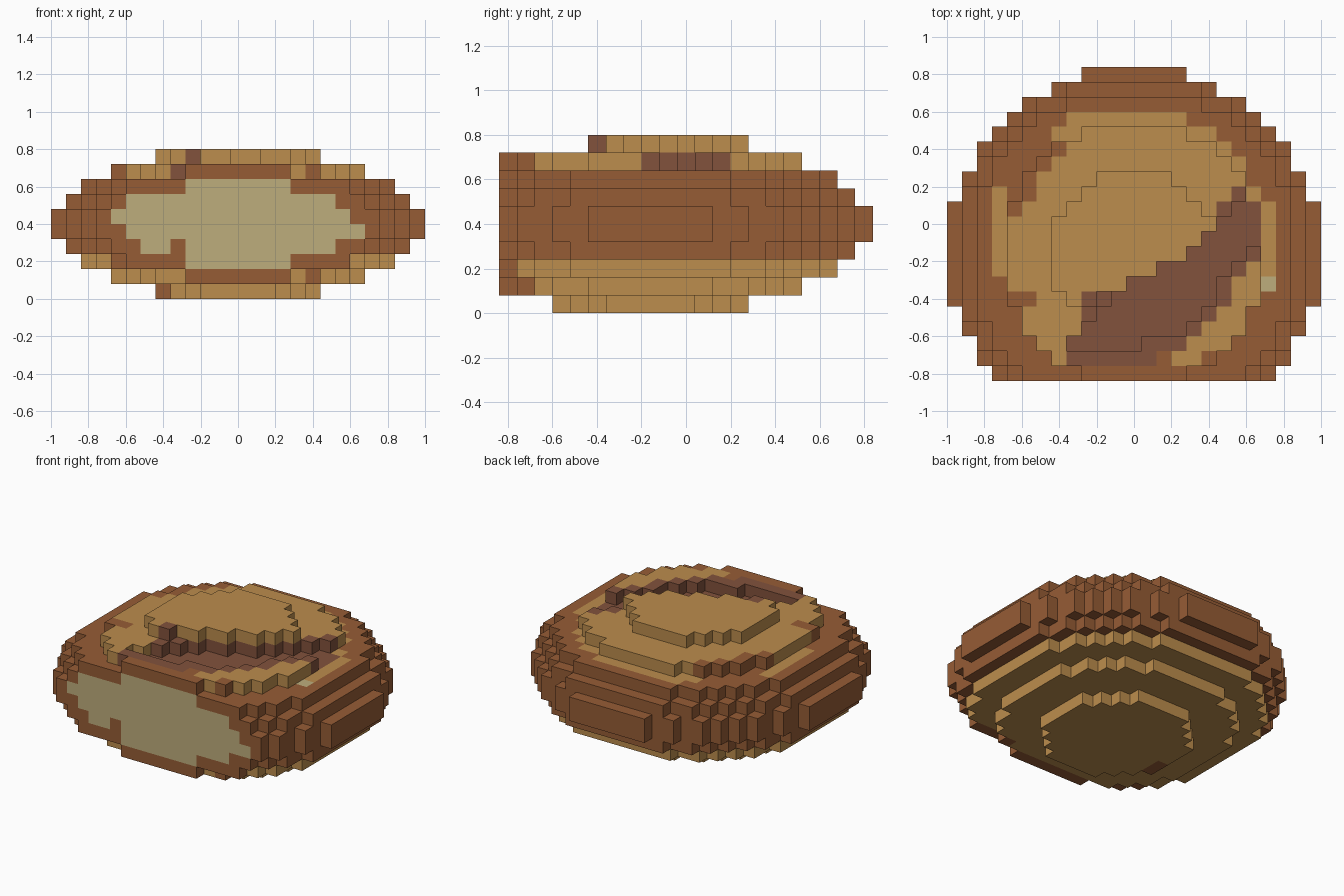
import bpy, bmesh
from mathutils import Vector

if "Cube" in bpy.data.objects:
    bpy.data.objects.remove(bpy.data.objects["Cube"], do_unlink=True)

S = 0.08        # block size
Y0 = -0.16      # centre of the round loaf; the front end is sliced flat
FRONT = -8      # row of blocks behind the flat slice

# First and last column of each colour patch, keyed by row
PALE_TOP = {-7: (-5, 4), -6: (-6, 6), -5: (-7, 7), -4: (-7, 7), -3: (-6, 8), -2: (-8, 9),
            -1: (-9, 9), 0: (-9, 9), 1: (-9, 9), 2: (-9, 9), 3: (-7, 9), 4: (-6, 8),
            5: (-6, 7), 6: (-5, 7), 7: (-4, 6), 8: (-5, 5), 9: (-4, 3)}
SCORE = {-7: (-4, 1), -6: (-4, 3), -5: (-3, 4), -4: (-3, 5), -3: (-3, 6), -2: (0, 6),
         -1: (2, 7), 0: (4, 8), 1: (5, 8), 2: (6, 8), 3: (6, 8), 4: (7, 7)}
GROOVE = {-6: (-4, 0), -5: (-3, 3), -4: (-2, 4), -3: (-1, 5), -2: (0, 5),
          -1: (2, 6), 0: (4, 7), 1: (5, 8), 2: (6, 8), 3: (7, 8)}
# The same for the crumb on the slice, keyed by layer
CRUMB = {2: (-3, 3), 3: (-6, 6), 4: (-7, 8), 5: (-8, 7), 6: (-7, 6), 7: (-3, 3)}


def within(spans, key, i):
    return key in spans and spans[key][0] <= i <= spans[key][1]


def solid(i, j, k):
    """Flattened ball, cut flat at the front, with a diagonal groove on top."""
    if not (0 <= k <= 9 and j >= FRONT):
        return False
    if (i * i + j * j) / 156.25 + ((k - 4.5) / 5) ** 2 > 1:
        return False
    if k == 9 and within(SCORE, j, i) and (i, j) != (-3, -3):
        return False
    return not (k == 8 and within(GROOVE, j, i))


def colour(i, j, k):
    # sliced face
    if j == FRONT:
        return "crumb" if within(CRUMB, k, i) and (i, k) != (-4, 3) else "crust"
    # pale underside with a few darker blocks
    if k <= 2:
        dark = {(-5, -2, 0), (-5, -1, 0), (5, -7, 1), (-8, -7, 2)}
        return "crust" if (i, j, k) in dark else "pale_crust"
    # middle band
    if k <= 6:
        return "crust"
    # score cut: floor, rim and inner wall
    if k == 7 and within(GROOVE, j, i):
        return "score_cut"
    if k >= 8 and within(SCORE, j, i):
        return "score_cut"
    if k == 8 and solid(i, j, 9) and any(
            within(GROOVE, j + b, i + a) for a, b in ((1, 0), (-1, 0), (0, 1), (0, -1))):
        return "score_cut"
    # mottled top
    if (i, j, k) == (9, -2, 7):
        return "crumb"
    if (i, j) in ((-9, 3), (-9, 4)):
        return "pale_crust"
    if within(PALE_TOP, j, i) and (i, j) != (2, -7):
        return "pale_crust"
    return "crust"


def material(name, rgb):
    m = bpy.data.materials.new(name)
    m.use_nodes = True
    m.diffuse_color = (*rgb, 1)
    bsdf = m.node_tree.nodes["Principled BSDF"]
    bsdf.inputs["Base Color"].default_value = (*rgb, 1)
    bsdf.inputs["Roughness"].default_value = 0.9
    return m


AXES = [Vector(v) for v in ((1, 0, 0), (0, 1, 0), (0, 0, 1))]


def block_faces(bm, cache, cell):
    """Add the exposed sides of one block, sharing corners with its neighbours."""
    centre = Vector((cell[0] * S, Y0 + cell[1] * S, (cell[2] + 0.5) * S))
    for a in range(3):
        for s in (1, -1):
            n = AXES[a] * s
            if solid(*(int(c + d) for c, d in zip(cell, n))):
                continue
            u = AXES[(a + 1) % 3]
            v = n.cross(u)
            corners = []
            for p, q in ((-1, -1), (1, -1), (1, 1), (-1, 1)):
                co = centre + (n + u * p + v * q) * (S / 2)
                key = tuple(round(c / S * 2) for c in co)
                if key not in cache:
                    cache[key] = bm.verts.new(co)
                corners.append(cache[key])
            bm.faces.new(corners)


# Sort the blocks by part
parts = {"crust": [], "pale_crust": [], "score_cut": [], "crumb": []}
for i in range(-12, 13):
    for j in range(FRONT, 13):
        for k in range(10):
            if solid(i, j, k):
                parts[colour(i, j, k)].append((i, j, k))

COLOURS = {"crust": ("baked brown", (0.305, 0.107, 0.036)),
           "pale_crust": ("golden tan", (0.503, 0.266, 0.074)),
           "score_cut": ("dark cocoa", (0.223, 0.084, 0.045)),
           "crumb": ("cream", (0.515, 0.423, 0.202))}

# One flat-shaded object per part
for name, cells in parts.items():
    bm = bmesh.new()
    cache = {}
    for cell in cells:
        block_faces(bm, cache, cell)
    mesh = bpy.data.meshes.new(name)
    bm.to_mesh(mesh)
    bm.free()
    mesh.materials.append(material(*COLOURS[name]))
    bpy.context.collection.objects.link(bpy.data.objects.new(name, mesh))
